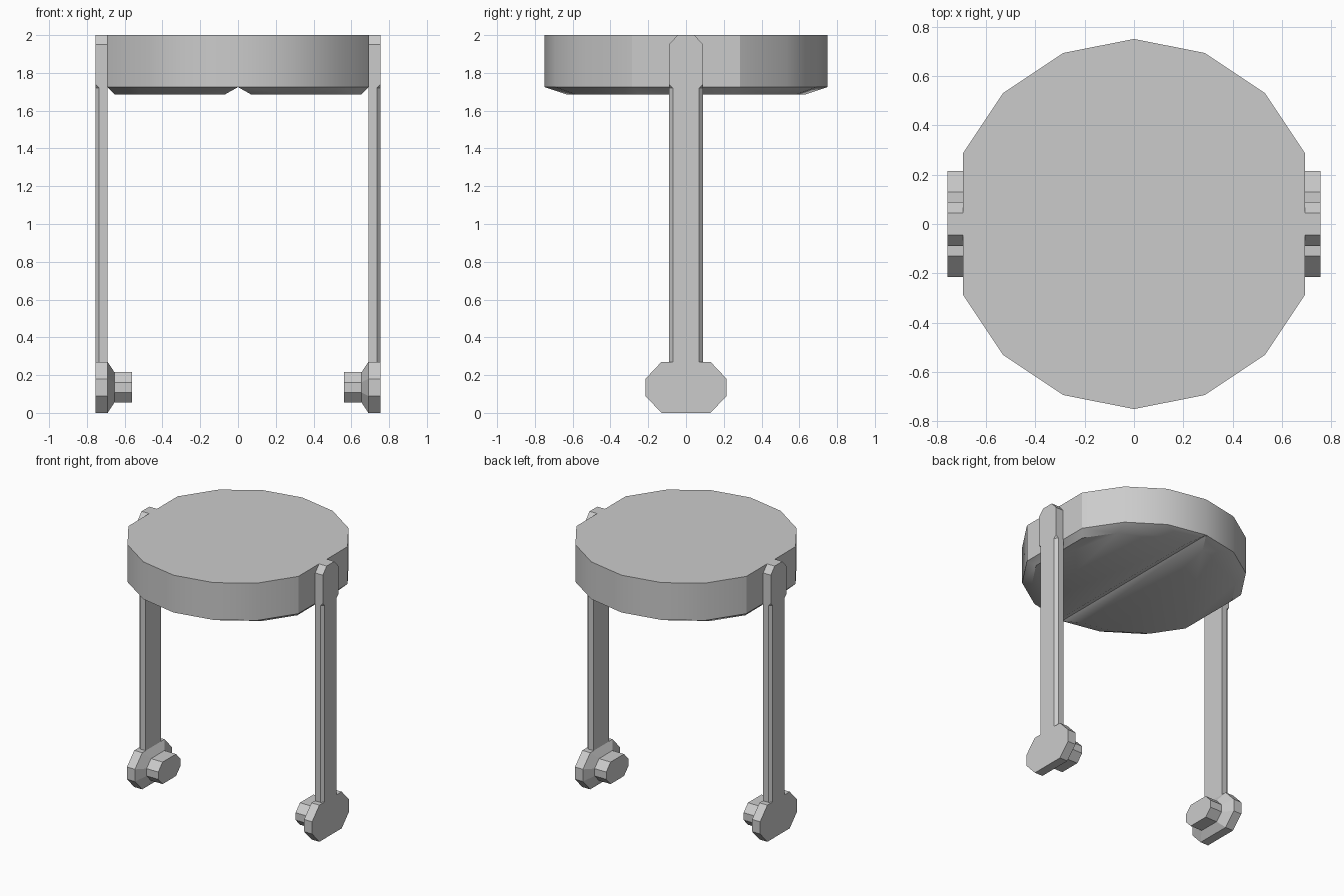
import bpy, bmesh, math

cube = bpy.data.objects.get("Cube")
if cube:
    bpy.data.objects.remove(cube, do_unlink=True)

grey = bpy.data.materials.new("plain_grey")
grey.use_nodes = True
grey.diffuse_color = (0.6, 0.6, 0.6, 1)
grey.node_tree.nodes["Principled BSDF"].inputs["Base Color"].default_value = (0.6, 0.6, 0.6, 1)


def loft(rings):
    """Join equal-length point rings into a closed, capped solid."""
    bm = bmesh.new()
    loops = [[bm.verts.new(p) for p in ring] for ring in rings]
    n = len(loops[0])
    for a, b in zip(loops, loops[1:]):
        for i in range(n):
            j = (i + 1) % n
            bm.faces.new((a[i], a[j], b[j], b[i]))
    bm.faces.new(loops[0])
    bm.faces.new(loops[-1])
    bmesh.ops.remove_doubles(bm, verts=bm.verts[:], dist=0.0005)
    return bm


def finish(name, bm, smooth=False):
    bmesh.ops.recalc_face_normals(bm, faces=bm.faces[:])
    mesh = bpy.data.meshes.new(name)
    bm.to_mesh(mesh)
    bm.free()
    mesh.materials.append(grey)
    ob = bpy.data.objects.new(name, mesh)
    bpy.context.collection.objects.link(ob)
    if smooth:
        bpy.ops.object.select_all(action='DESELECT')
        ob.select_set(True)
        bpy.context.view_layer.objects.active = ob
        bpy.ops.object.shade_smooth_by_angle(angle=math.radians(32))


# Round seat: half outline, bevelled underneath, then mirrored to leave a groove
R, EDGE, TOP, RIM, BASE = 0.75, 0.69, 2.0, 1.725, 1.685
angles = [math.radians(22.5 * k) for k in range(-4, 5) if k != 0]
half = [(R * math.cos(a), R * math.sin(a)) for a in angles]
half[0], half[-1] = (0, -R), (0, R)
inset = [(0.44 + (x - 0.44) * 0.84, y * 0.84) for x, y in half]
bm = loft([[(x, y, TOP) for x, y in half],
           [(x, y, RIM) for x, y in half],
           [(x, y, BASE) for x, y in inset]])
inner = [f for f in bm.faces if all(abs(v.co.x) < 0.001 for v in f.verts)]
bmesh.ops.delete(bm, geom=inner, context='FACES')
bmesh.ops.mirror(bm, geom=bm.verts[:] + bm.edges[:] + bm.faces[:],
                 axis='X', merge_dist=0.001)
finish("seat", bm, smooth=True)

# Side legs with a clipped head, bevelled strut, octagonal foot and inner peg
OUT, W, CUT = 0.755, 0.09, 0.02
for side, label in ((1, "left"), (-1, "right")):
    # Head plate against the seat
    head = [(-W, 1.74), (W, 1.74), (W, 1.95), (0.045, TOP), (-0.045, TOP), (-W, 1.95)]
    finish(label + "_leg_head",
           loft([[(side * x, y, z) for y, z in head] for x in (EDGE, OUT)]))

    # Strut, its outer corners bevelled and running out at the top
    def section(z, c):
        pts = [(EDGE, -W), (OUT - c, -W), (OUT, c - W), (OUT, W - c), (OUT - c, W), (EDGE, W)]
        return [(side * x, y, z) for x, y in pts]
    finish(label + "_leg_strut",
           loft([section(0.25, CUT), section(1.72, CUT), section(1.74, 0)]))

    # Foot tapering inward to a smaller peg
    def octagon(x, s):
        pts = [(0.215, 0.045), (0.13, 0.135), (-0.13, 0.135), (-0.215, 0.045)]
        pts += [(-y, -z) for y, z in pts]
        return [(side * x, y * s, 0.135 + z * s) for y, z in pts]
    finish(label + "_foot",
           loft([octagon(OUT, 1), octagon(EDGE, 1), octagon(0.655, 0.6), octagon(0.56, 0.6)]))
